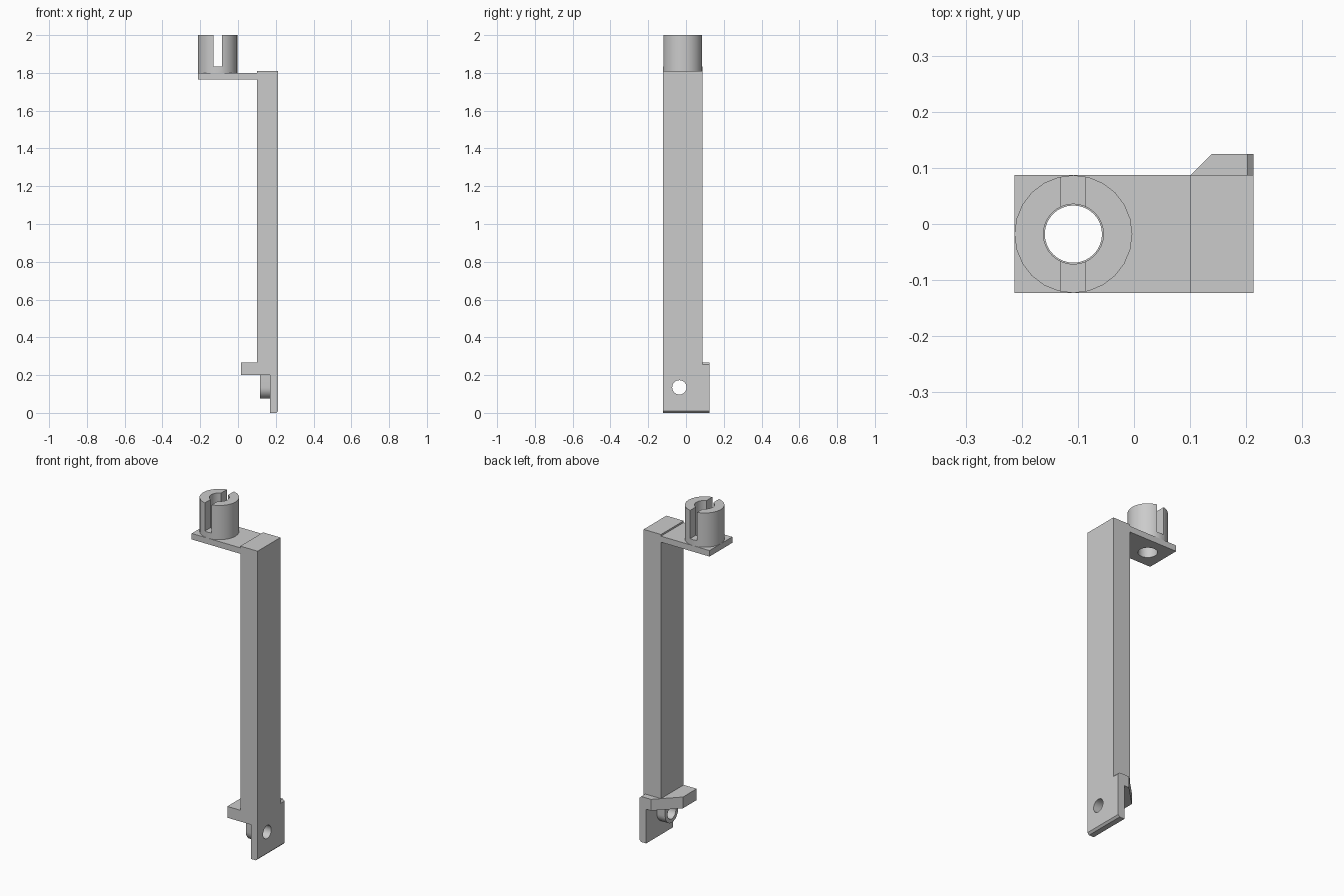
import bpy, bmesh, math
from mathutils import Matrix, Vector

cube = bpy.data.objects.get("Cube")
if cube:
    bpy.data.objects.remove(cube, do_unlink=True)

grey = bpy.data.materials.new("plain_grey")
grey.use_nodes = True
colour = (0.6, 0.6, 0.6, 1)
grey.diffuse_color = colour
grey.node_tree.nodes["Principled BSDF"].inputs["Base Color"].default_value = colour


def finish(name, bm):
    bmesh.ops.recalc_face_normals(bm, faces=bm.faces)
    mesh = bpy.data.meshes.new(name)
    bm.to_mesh(mesh)
    bm.free()
    mesh.materials.append(grey)
    obj = bpy.data.objects.new(name, mesh)
    bpy.context.collection.objects.link(obj)
    return obj


def prism(name, points, sweep):
    """Extrude a closed outline of 3D points along a vector."""
    bm = bmesh.new()
    face = bm.faces.new([bm.verts.new(p) for p in points])
    top = bmesh.ops.extrude_face_region(bm, geom=[face])["geom"]
    moved = [v for v in top if isinstance(v, bmesh.types.BMVert)]
    bmesh.ops.translate(bm, verts=moved, vec=Vector(sweep))
    return finish(name, bm)


def box(name, x, y, z):
    outline = [(x[0], y[0], z[0]), (x[1], y[0], z[0]), (x[1], y[1], z[0]), (x[0], y[1], z[0])]
    return prism(name, outline, (0, 0, z[1] - z[0]))


def cylinder(name, centre, radius, depth, sides, along_x=False):
    bm = bmesh.new()
    turn = Matrix.Rotation(math.pi / 2, 4, "Y") if along_x else Matrix.Identity(4)
    bmesh.ops.create_cone(bm, cap_ends=True, segments=sides, radius1=radius, radius2=radius,
                          depth=depth, matrix=Matrix.Translation(centre) @ turn)
    return finish(name, bm)


def cut(obj, *cutters):
    for cutter in cutters:
        mod = obj.modifiers.new("cut", "BOOLEAN")
        mod.operation = "DIFFERENCE"
        mod.solver = "EXACT"
        mod.object = cutter
    bpy.context.view_layer.update()
    graph = bpy.context.evaluated_depsgraph_get()
    mesh = bpy.data.meshes.new_from_object(obj.evaluated_get(graph))
    obj.modifiers.clear()
    obj.data = mesh
    for cutter in cutters:
        bpy.data.objects.remove(cutter, do_unlink=True)


def smooth(*objs):
    bpy.ops.object.select_all(action="DESELECT")
    for obj in objs:
        obj.select_set(True)
    bpy.context.view_layer.objects.active = objs[0]
    bpy.ops.object.shade_smooth_by_angle(angle=math.radians(30))


LEFT, RIGHT = -0.213, 0.213
FRONT, BACK, WING = -0.123, 0.087, 0.125
POST = 0.101
CUP_X, CUP_Y = -0.108, -0.018

# Upright post and the shelf at its top
post = box("post", (POST, RIGHT), (FRONT, BACK), (0.25, 1.81))
shelf = box("shelf", (LEFT, POST), (FRONT, BACK), (1.765, 1.8))
cut(shelf, cylinder("shelf_hole", (CUP_X, CUP_Y, 1.78), 0.051, 0.2, 32))

# Slotted cup
cup = cylinder("cup", (CUP_X, CUP_Y, 1.9), 0.105, 0.2, 24)
cut(cup,
    cylinder("cup_bore", (CUP_X, CUP_Y, 1.9), 0.0535, 0.4, 32),
    box("cup_slot", (CUP_X - 0.022, CUP_X + 0.022), (-0.3, 0.3), (1.835, 2.1)))

# Foot plate with bevelled outer edges
IN, BEVEL, FOOT_TOP = 0.17, 0.011, 0.266
profile = [(IN, 0), (RIGHT - BEVEL, 0), (RIGHT, BEVEL), (RIGHT, FOOT_TOP - BEVEL),
           (RIGHT - BEVEL, FOOT_TOP), (IN, FOOT_TOP)]
foot = prism("foot_plate", [(x, FRONT, z) for x, z in profile], (0, WING - FRONT, 0))

# Side ledge with a slanted back edge
ledge_outline = [(0.017, FRONT), (IN, FRONT), (IN, WING), (0.139, WING), (0.017, 0.003)]
ledge = prism("ledge", [(x, y, 0.2) for x, y in ledge_outline], (0, 0, FOOT_TOP - 0.2))

# Round-bottomed boss under the ledge, bored through with the foot plate
HOLE_Y, HOLE_Z, BOSS_R = -0.035, 0.135, 0.06
arc = [(HOLE_Y + BOSS_R * math.cos(a), HOLE_Z - BOSS_R * math.sin(a))
       for a in (math.pi * i / 16 for i in range(17))]
arc += [(HOLE_Y - BOSS_R, 0.2), (HOLE_Y + BOSS_R, 0.2)]
boss = prism("boss", [(0.117, y, z) for y, z in arc], (IN - 0.117, 0, 0))
for part in (foot, boss):
    cut(part, cylinder("bolt_hole", (0.16, HOLE_Y, HOLE_Z), 0.038, 0.3, 32, along_x=True))

smooth(cup, shelf, foot, boss)
